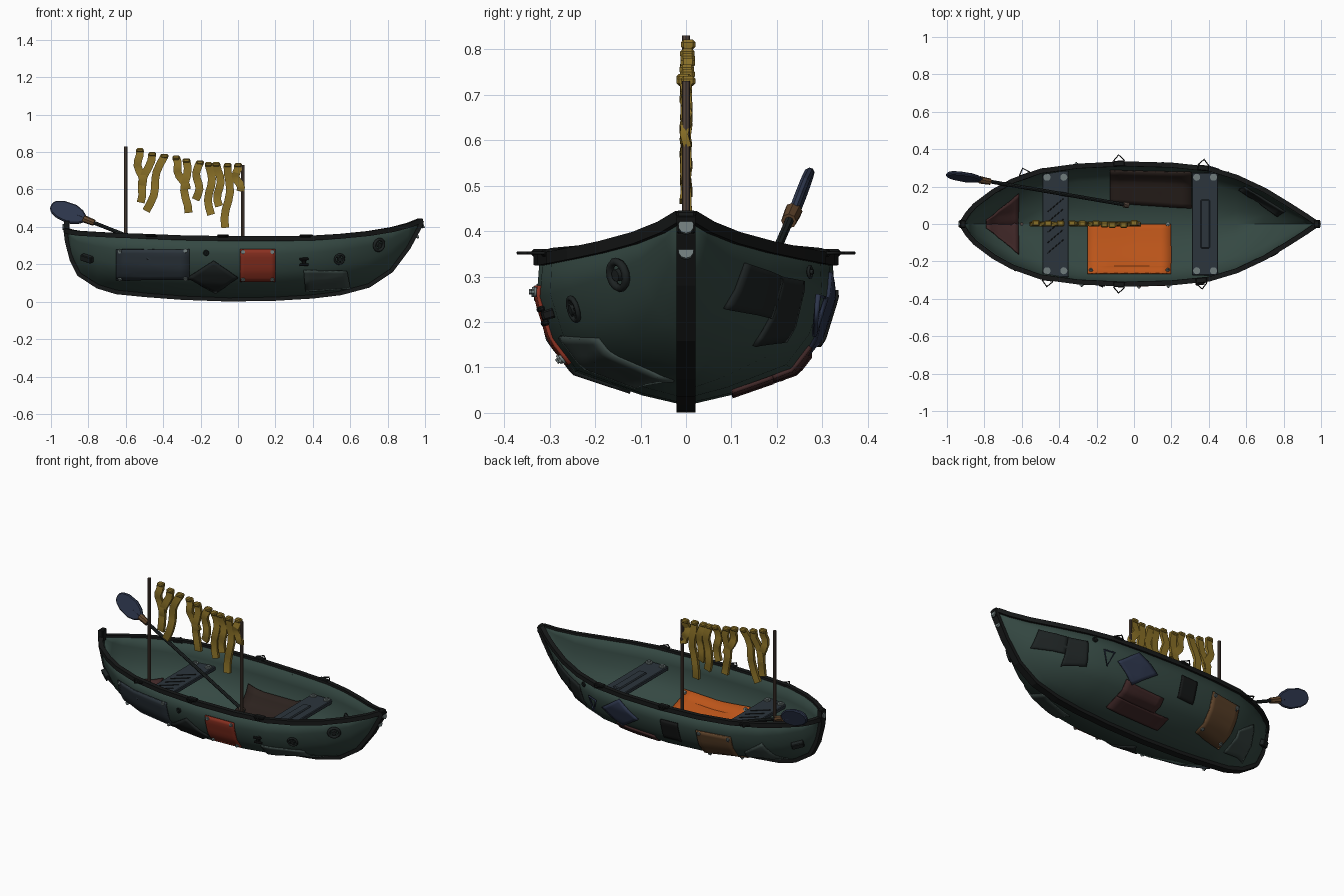
import bpy, bmesh, math, random
from mathutils import Vector as V, Matrix
from mathutils.bvhtree import BVHTree

if "Cube" in bpy.data.objects:
    bpy.data.objects.remove(bpy.data.objects["Cube"])
random.seed(4)
MATS = {}
COL = dict(hull=(.035, .065, .055), black=(.008, .009, .009), slate=(.025, .035, .045), dark=(.012, .016, .016),
           red=(.26, .03, .015), orange=(.5, .09, .01), maroon=(.05, .02, .02), umber=(.025, .016, .013),
           brown=(.12, .06, .025), blue=(.025, .035, .07), steel=(.16, .2, .2), gold=(.25, .16, .02),
           wood=(.09, .06, .045), green=(.04, .06, .055))

def finish(name, me, col, smooth=None):
    ob = bpy.data.objects.new(name, me)
    bpy.context.collection.objects.link(ob)
    if col not in MATS:
        MATS[col] = bpy.data.materials.new(col)
        MATS[col].diffuse_color = (*COL[col], 1)
    me.materials.append(MATS[col])
    if smooth:
        bpy.ops.object.select_all(action='DESELECT')
        ob.select_set(True)
        bpy.context.view_layer.objects.active = ob
        bpy.ops.object.shade_smooth_by_angle(angle=math.radians(smooth))
    return ob

def mesh(name, verts, faces, col, smooth=None, thick=0, offset=0):
    me = bpy.data.meshes.new(name)
    me.from_pydata([tuple(v) for v in verts], [], faces)
    bm = bmesh.new(); bm.from_mesh(me)
    bmesh.ops.remove_doubles(bm, verts=bm.verts, dist=1e-5)
    bmesh.ops.recalc_face_normals(bm, faces=bm.faces)
    bm.to_mesh(me); bm.free()
    ob = finish(name, me, col, smooth)
    if thick:
        m = ob.modifiers.new('thickness', 'SOLIDIFY')
        m.thickness, m.offset = thick, offset
    return ob

def frame(p, z, x=V((1, 0, 0))):
    z = V(z).normalized(); y = z.cross(x).normalized(); x = y.cross(z)
    return Matrix.Translation(V(p)) @ Matrix((x, y, z)).transposed().to_4x4()

def cyl(name, p, d, r, h, col, n=10, r2=None):
    bm = bmesh.new()
    x = V((1, 0, 0)) if abs(V(d).normalized().x) < .9 else V((0, 1, 0))
    bmesh.ops.create_cone(bm, cap_ends=True, segments=n, radius1=r, radius2=r if r2 is None else r2,
                          depth=h, matrix=frame(p, d, x))
    me = bpy.data.meshes.new(name); bm.to_mesh(me); bm.free()
    return finish(name, me, col, 40)

def rod(name, a, b, r, col, n=8, r2=None):
    a, b = V(a), V(b)
    return cyl(name, (a + b) / 2, b - a, r, (b - a).length, col, n, r2)

def box(name, size, M, col, bevel=.004):
    bm = bmesh.new()
    bmesh.ops.create_cube(bm, size=1, matrix=M @ Matrix.Diagonal((*size, 1)))
    me = bpy.data.meshes.new(name); bm.to_mesh(me); bm.free()
    ob = finish(name, me, col)
    ob.modifiers.new('bevel', 'BEVEL').width = bevel
    return ob

def sweep(name, pts, w, h, col, planar=True, smooth=None):
    pts = [V(p) for p in pts]; vs, fs = [], []
    for i, p in enumerate(pts):
        t = (pts[min(i + 1, len(pts) - 1)] - pts[max(i - 1, 0)]).normalized()
        a = V((0, 1, 0)) if planar else t.cross(V((0, 0, 1))).normalized()
        b = a.cross(t).normalized()
        vs += [p + a * sa * w / 2 + b * sb * h / 2 for sa, sb in ((-1, -1), (1, -1), (1, 1), (-1, 1))]
        if i:
            k = 4 * i
            fs += [(k - 4 + j, k - 4 + (j + 1) % 4, k + (j + 1) % 4, k + j) for j in range(4)]
    fs += [(3, 2, 1, 0), tuple(range(len(vs) - 4, len(vs)))]
    return mesh(name, vs, fs, col, smooth)

def wire(name, pts, r, col):
    cu = bpy.data.curves.new(name, 'CURVE'); cu.dimensions = '3D'
    cu.bevel_depth, cu.bevel_resolution = r, 1
    sp = cu.splines.new('POLY'); sp.points.add(len(pts) - 1); sp.use_cyclic_u = True
    for q, p in zip(sp.points, pts): q.co = (*p, 1)
    return finish(name, cu, col)

# hull: stations of x, keel z, sheer z, half beam
ST = [(-.915, .33, .38, .015), (-.89, .23, .372, .055), (-.85, .15, .366, .1), (-.75, .085, .36, .175),
      (-.65, .055, .355, .23), (-.5, .04, .35, .283), (-.3, .025, .342, .31), (-.05, .016, .338, .322),
      (.2, .02, .337, .315), (.4, .032, .341, .295), (.55, .05, .35, .25), (.7, .09, .365, .18),
      (.82, .17, .385, .107), (.91, .29, .408, .05), (.97, .4, .432, .01)]
MID = [(0, 0), (.3, .07), (.76, .23), (.93, .45), (1.02, .74), (1, 1)]
END = [(0, 0), (.3, .15), (.6, .35), (.8, .57), (.92, .79), (1, 1)]
verts, faces = [], []
for i, (x, k, s, b) in enumerate(ST):
    f = min(1, (abs(x) / .95) ** 3)
    sec = [(b * (m[0] * (1 - f) + e[0] * f), k + (s - k) * (m[1] * (1 - f) + e[1] * f)) for m, e in zip(MID, END)]
    verts += [(x, -y, z) for y, z in sec[:0:-1]] + [(x, y, z) for y, z in sec]
    if i:
        faces += [(11 * i - 11 + j, 11 * i - 10 + j, 11 * i + j + 1, 11 * i + j) for j in range(10)]
tree = BVHTree.FromPolygons(verts, faces)
hull = mesh('hull', verts, faces, 'hull', 35, .014, -1)
# gunwales, keel with stem and stern posts
for s, n in ((-1, 'front'), (1, 'back')):
    sweep(n + '_gunwale', [(x, s * b, z) for x, k, z, b in ST], .026, .026, 'black', False)
sweep('keel', [(-.92, 0, .43), (-.922, 0, .38)] + [(x, 0, k - .004) for x, k, z, b in ST] + [(.984, 0, .435)], .042, .022, 'black')
box('bow_post', (.03, .042, .05), Matrix.Translation((.975, 0, .42)), 'black')
box('stern_post', (.03, .042, .07), Matrix.Translation((-.915, 0, .4)), 'black')
for z, x in ((.41, .988), (.355, .958)):
    cyl('stem_bolt', (x, 0, z), (1, 0, .3), .017, .012, 'steel')
cyl('stern_bolt', (-.932, 0, .4), (-1, 0, 0), .016, .01, 'steel')

# projection onto the hull from a given side
DIRS = dict(front=(0, 1, 0), back=(0, -1, 0), below=(0, 0, 1), above=(0, 0, -1))
def hit(u, v, side, off=.004):
    d = V(DIRS[side])
    o = V((u, 0, v)) if side in ('front', 'back') else V((u, v, .2))
    p, n, _, _ = tree.ray_cast(o - d * 2, d)
    if p is None: p, n, _, _ = tree.find_nearest(o - d * .3)
    if n.dot(d) > 0: n = -n
    return p + n * off, n

def bolt(p, n, r=.015):
    cyl('bolt_washer', p, n, r, .008, 'steel', 12)
    cyl('bolt_head', V(p) + V(n) * .006, n, r * .55, .008, 'steel', 6)

def patch(name, quads, side, col, off=.004, bolts=False):
    vs, fs, N = [], [], 8
    for q in quads:
        a, b, c, d = [V(p) for p in q]; k = len(vs)
        for i in range(N + 1):
            for j in range(N + 1):
                u, v = i / N, j / N
                w = a.lerp(b, u).lerp(d.lerp(c, u), v)
                vs.append(hit(w.x, w.y, side, off)[0])
        fs += [(k + i * 9 + j, k + i * 9 + 9 + j, k + i * 9 + 10 + j, k + i * 9 + j + 1) for i in range(N) for j in range(N)]
        if bolts:
            m = (a + b + c + d) / 4
            for p in (a, b, c, d):
                p = p + (m - p).normalized() * .022
                bolt(*hit(p.x, p.y, side, off + .006), .011)
    return mesh(name, vs, fs, col, 30, .009)

def rect(x0, x1, z0, z1): return [(x0, z0), (x1, z0), (x1, z1), (x0, z1)]

# outside repair patches
patch('slate_panel', [rect(-.65, -.26, .12, .28)], 'front', 'slate', bolts=True)
patch('diamond_patch', [[(-.27, .13), (-.12, .05), (0, .13), (-.13, .22)]], 'front', 'dark')
patch('red_panel', [rect(.01, .2, .11, .28)], 'front', 'red', bolts=True)
patch('bow_green_patch', [[(.36, .06), (.6, .075), (.58, .165), (.35, .17)]], 'front', 'green')
patch('notched_patch', [[(.52, .16), (.64, .15), (.64, .3), (.54, .29)], [(.64, .21), (.8, .23), (.78, .33), (.64, .3)]], 'back', 'dark')
patch('blue_patch', [[(.1, .22), (.24, .13), (.36, .22), (.23, .31)]], 'back', 'blue')
patch('maroon_patch', [rect(-.08, .28, .1, .19), rect(.02, .28, .19, .27)], 'below', 'maroon')
patch('black_patch', [rect(-.17, -.06, .15, .27)], 'back', 'black')
patch('brown_panel', [rect(-.5, -.29, .075, .26)], 'back', 'brown', bolts=True)
patch('stern_green_patch', [[(-.72, .1), (-.55, .08), (-.55, .16), (-.66, .24)]], 'back', 'green')
# inside patches
IN = .021
patch('orange_panel', [rect(-.25, .2, -.28, .005)], 'above', 'orange', IN, True)
patch('umber_panel', [[(-.13, .12), (.31, .09), (.31, .295), (-.13, .305)]], 'above', 'umber', IN)
patch('stern_maroon_patch', [[(-.62, -.17), (-.62, 0), (-.8, 0), (-.8, -.03)], [(-.62, 0), (-.62, .17), (-.8, .03), (-.8, 0)]], 'above', 'maroon', IN)
patch('bow_inner_patch', [[(.57, .2), (.78, .05), (.82, .08), (.6, .215)]], 'above', 'dark', IN)

# seats with corner bolts
for x, n, z in ((-.42, 'rear_seat', .235), (.38, 'bow_seat', .25)):
    box(n, (.14, .57 if x < 0 else .55, .024), Matrix.Translation((x, 0, z)), 'slate')
    for sx in (-1, 1):
        for sy in (-1, 1):
            bolt((x + sx * .045, sy * .25, z + .015), V((0, 0, 1)), .019)
box('bow_seat_pad', (.05, .26, .012), Matrix.Translation((.38, 0, .264)), 'slate', .005)
for i in range(5):
    box('seat_groove', (.11, .005, .004), Matrix.Translation((-.42, -.12 + i * .055, .248)) @ Matrix.Rotation(.7, 4, 'Z'), 'black', .001)

# rope loops and cleats on the gunwales
for x, s in ((-.08, 1), (.37, 1), (-.58, 1), (-.08, -1), (.36, -1), (-.46, -1)):
    p, n = hit(x, .3, 'back' if s > 0 else 'front', 0)
    p.z = .352
    n = V((n.x, n.y, 0)).normalized(); t = V((-n.y, n.x, 0))
    box('cleat_base', (.06, .03, .016), frame(p, (0, 0, 1), t), 'black')
    wire('gunwale_loop', [p + t * .016, p + t * .028 + n * .016, p + n * .046, p - t * .028 + n * .016, p - t * .016], .004, 'black')

# outer fittings
def ring(name, u, v, side, r, w, spokes=0):
    p, n = hit(u, v, side, .008); M = frame(p, n)
    wire(name, [M @ V((r * math.cos(a * math.tau / 14), r * math.sin(a * math.tau / 14), 0)) for a in range(14)], w, 'dark')
    cyl(name + '_hub', p, n, r * .45, .016, 'dark', 10)
    for i in range(spokes):
        a = i * math.tau / spokes
        rod(name + '_spoke', p, M @ V((r * math.cos(a), r * math.sin(a), 0)), .004, 'dark', 5)
ring('bow_porthole', .75, .305, 'front', .03, .009)
ring('valve_wheel', .54, .23, 'front', .026, .006, 5)
ring('side_stud', -.17, .26, 'front', .012, .004)
ring('back_stud', .5, .31, 'back', .012, .004)
for s, u in (('front', -.8), ('back', -.82)):
    p, n = hit(u, .235, s, .012)
    box('stern_fairlead', (.07, .035, .03), frame(p, n), 'dark')
p, n = hit(.35, .22, 'front', .012)
M = frame(p, n)
box('side_cleat_post', (.02, .022, .03), M, 'black')
for s in (-1, 1):
    box('side_cleat_bar', (.05, .013, .014), M @ Matrix.Translation((0, s * .016, .012)), 'black')
p, n = hit(.42, .22, 'back', .01); M = frame(p, n)
wire('triangle_handle', [M @ V(q) for q in ((-.03, -.04, 0), (.03, -.04, 0), (0, .045, .008))], .006, 'blue')

# drying poles and hanging strips
rod('rear_pole', (-.6, 0, .05), (-.6, 0, .83), .009, 'wood')
rod('middle_pole', (.025, 0, .03), (.025, 0, .73), .009, 'wood')
for x0, z0, x1, z1 in ((-.535, .81, -.515, .62), (-.465, .79, -.53, .53), (-.4, .78, -.485, .485), (-.34, .77, -.28, .6),
                       (-.28, .755, -.275, .475), (-.21, .745, -.22, .545), (-.15, .735, -.15, .465),
                       (-.105, .735, -.1, .51), (-.045, .73, -.065, .395), (-.01, .73, .008, .59)):
    ph = random.uniform(0, 6)
    pts = [(x0 + (x1 - x0) * t / 7 + .011 * math.sin(ph + t * 1.1), .005 * math.sin(ph + t * 1.7), z0 + (z1 - z0) * t / 7) for t in range(8)]
    sweep('hanging_strip', pts, .018, .042, 'gold', True, 30)
    box('strip_fold', (.04, .032, .022), Matrix.Translation(V(pts[0])), 'gold', .006)

# oar: shaft, grip, collar and faceted blade
A, B, T = V((-.03, .1, .13)), V((-.79, .23, .43)), V((-1.0, .268, .513))
rod('oar_shaft', A, B + (T - B) * .2, .01, 'dark')
rod('oar_grip', A, A.lerp(B, .035), .016, 'wood')
rod('oar_collar', B.lerp(T, -.1), B.lerp(T, .17), .017, 'brown', 8, .02)
ax = (T - B).normalized(); up = V((0, .35, 1)); up = (up - ax * up.dot(ax)).normalized()
L = (T - B).length
prof = [(.1, .012), (.25, .04), (.45, .056), (.75, .052), (.93, .036), (1, .014)]
outline = [B + ax * L * u + up * w for u, w in prof] + [B + ax * L * u - up * w for u, w in prof[::-1]]
mesh('oar_blade', outline, [tuple(range(12))], 'blue', None, .02).modifiers.new('bevel', 'BEVEL').width = .006
rod('oar_blade_rib', B, B.lerp(T, .75), .013, 'blue', 6, .008)

for m in bpy.data.materials:
    if m.users and not m.is_grease_pencil:
        m.use_nodes = True
        m.node_tree.nodes["Principled BSDF"].inputs["Base Color"].default_value = m.diffuse_color
